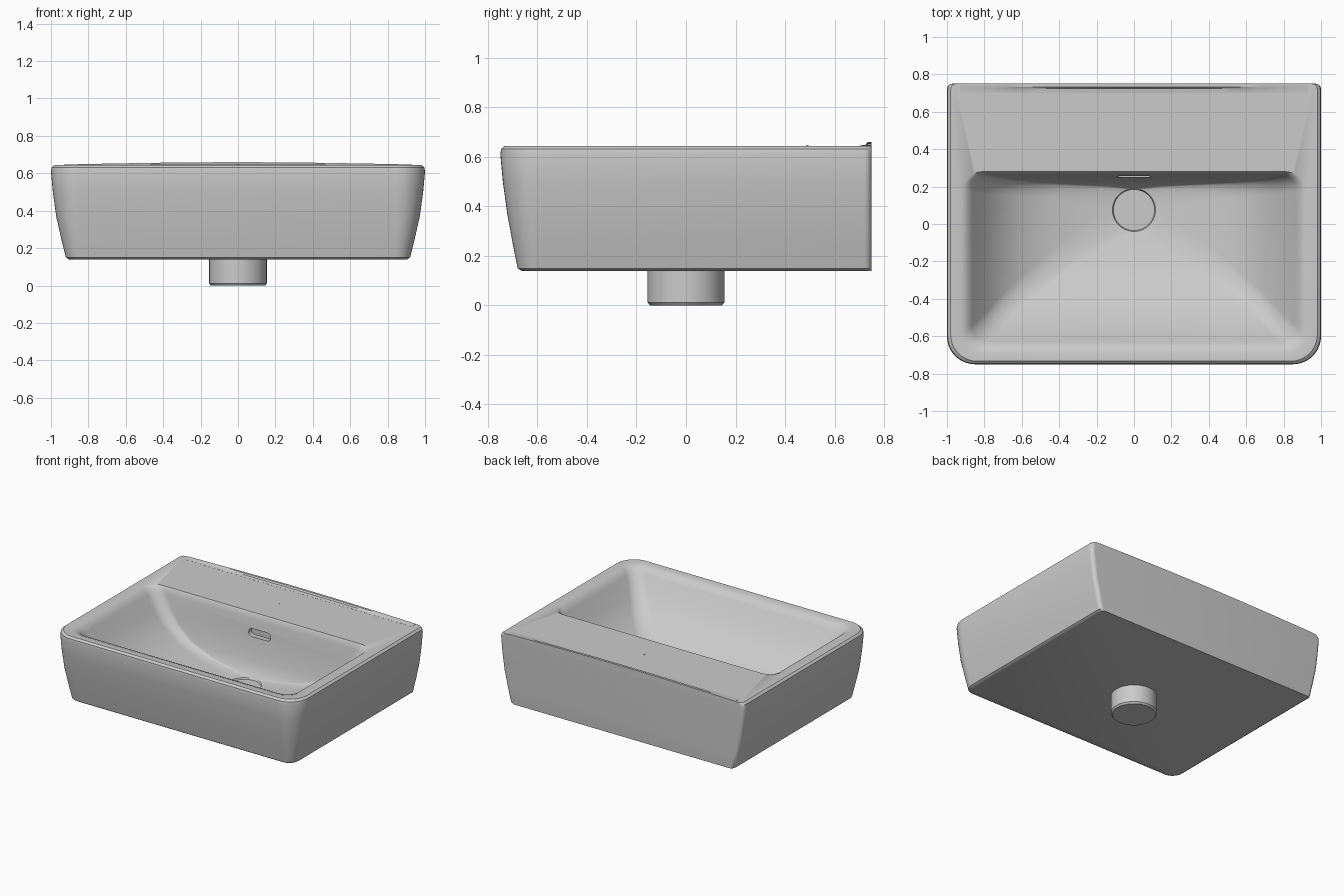
import bpy, bmesh, math

cube = bpy.data.objects.get("Cube")
if cube:
    bpy.data.objects.remove(cube, do_unlink=True)

ceramic = bpy.data.materials.new("grey_ceramic")
ceramic.use_nodes = True
GREY = (0.6, 0.6, 0.6, 1)
ceramic.diffuse_color = GREY
ceramic.node_tree.nodes["Principled BSDF"].inputs["Base Color"].default_value = GREY


def ring(hw, front, back, z, r_front, r_back, n=10):
    """Rounded rectangle, symmetric in x, with its own front and back radii."""
    corners = [(hw, front, r_front, -90), (hw, back, r_back, 0),
               (-hw, back, r_back, 90), (-hw, front, r_front, 180)]
    pts = []
    for x, y, r, start in corners:
        cx = x - math.copysign(r, x)
        cy = y + r if start in (-90, 180) else y - r
        for i in range(n + 1):
            a = math.radians(start + 90 * i / n)
            pts.append((cx + r * math.cos(a), cy + r * math.sin(a), z))
    return pts


def loft(name, rings):
    """Skin closed rings in order and cap both ends."""
    bm = bmesh.new()
    loops = [[bm.verts.new(p) for p in r] for r in rings]
    for a, b in zip(loops, loops[1:]):
        for i in range(len(a)):
            j = (i + 1) % len(a)
            bm.faces.new((a[i], a[j], b[j], b[i]))
    bm.faces.new(loops[0][::-1])
    bm.faces.new(loops[-1])
    bmesh.ops.remove_doubles(bm, verts=bm.verts, dist=0.0004)
    bmesh.ops.recalc_face_normals(bm, faces=bm.faces)
    mesh = bpy.data.meshes.new(name)
    bm.to_mesh(mesh)
    bm.free()
    obj = bpy.data.objects.new(name, mesh)
    bpy.context.collection.objects.link(obj)
    mesh.materials.append(ceramic)
    return obj


def smooth(obj, angle):
    bpy.ops.object.select_all(action="DESELECT")
    obj.select_set(True)
    bpy.context.view_layer.objects.active = obj
    bpy.ops.object.shade_smooth_by_angle(angle=math.radians(angle))


# Basin body: outer wall upwards, over the rim, then down into the bowl
outer = [(0.905, -0.665, 0.14, 0.07), (0.92, -0.68, 0.15, 0.08),
         (0.945, -0.70, 0.25, 0.10), (0.972, -0.722, 0.37, 0.12),
         (0.99, -0.74, 0.50, 0.14), (1.0, -0.75, 0.61, 0.15),
         (0.996, -0.747, 0.632, 0.148), (0.98, -0.733, 0.645, 0.14)]
bowl = [(0.92, -0.69, 0.28, 0.645, 0.11, 0.11), (0.89, -0.655, 0.273, 0.633, 0.10, 0.10),
        (0.865, -0.63, 0.266, 0.60, 0.09, 0.09), (0.80, -0.57, 0.252, 0.50, 0.09, 0.09),
        (0.72, -0.48, 0.238, 0.41, 0.09, 0.08), (0.60, -0.37, 0.224, 0.32, 0.09, 0.08),
        (0.42, -0.22, 0.212, 0.255, 0.10, 0.08), (0.22, -0.09, 0.20, 0.22, 0.12, 0.10),
        (0.115, -0.04, 0.19, 0.205, 0.115, 0.115), (0.11, -0.035, 0.185, 0.195, 0.11, 0.11)]
rings = [ring(hw, f, 0.75, z, r, 0.03) for hw, f, z, r in outer] + [ring(*b) for b in bowl]
body = loft("basin_body", rings)

# Overflow slot cut into the rear bowl wall
slot = ring(0.09, 0.48, 0.535, 0, 0.027, 0.027)
cutter = loft("overflow_cutter", [[(x, y, z) for x, z, _ in slot] for y in (0.2, 0.285)])
cutter.hide_render = True
cut = body.modifiers.new("overflow_slot", "BOOLEAN")
cut.operation = "DIFFERENCE"
cut.solver = "EXACT"
cut.object = cutter
bpy.ops.object.select_all(action="DESELECT")
body.select_set(True)
bpy.context.view_layer.objects.active = body
bpy.ops.object.modifier_apply(modifier=cut.name)
bpy.data.objects.remove(cutter, do_unlink=True)
smooth(body, 35)

# Raised rear lip, highest in the middle and fading towards both ends
profile = [(0.70, 0), (0.725, 0.004), (0.733, 0.014), (0.75, 0.014)]
sections = []
for i in range(17):
    x = -0.93 + 1.86 * i / 16
    k = 0.1 + 0.9 * math.cos(x / 0.93 * math.pi / 2)
    sections.append([(x, y, 0.6455 + h * k) for y, h in profile] + [(x, 0.75, 0.635), (x, 0.70, 0.635)])
smooth(loft("rear_lip", sections), 30)

# Waste outlet below the body
outlet = [(0.145, 0), (0.155, 0.012), (0.155, 0.15)]
smooth(loft("waste_outlet", [ring(r, -r, r, z, r, r, 8) for r, z in outlet]), 35)

# Small tap hole mark on the rear deck
loft("tap_mark", [ring(0.005, 0.485, 0.495, z, 0.005, 0.005, 3) for z in (0.64, 0.648)])
